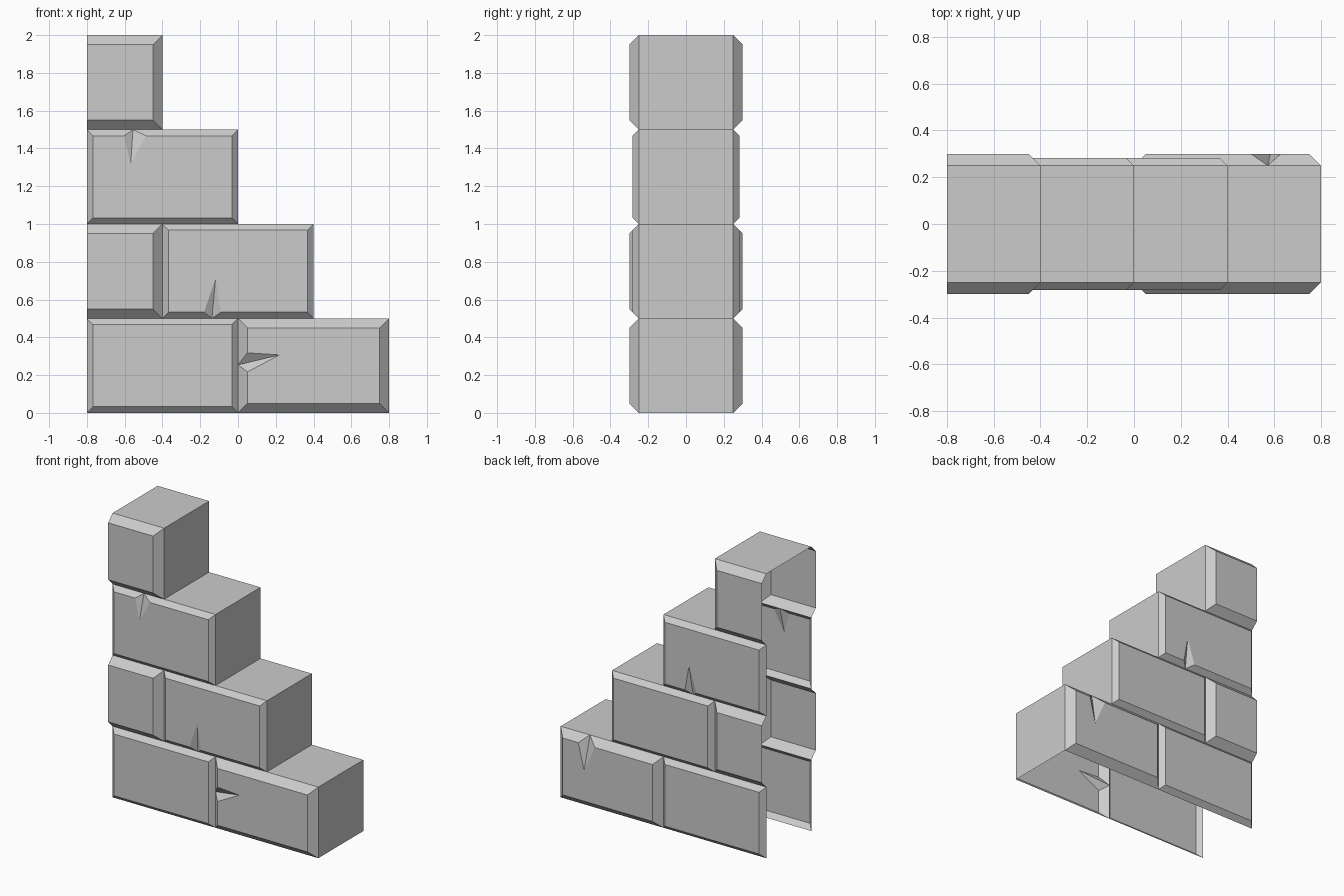
import bpy, bmesh

if "Cube" in bpy.data.objects:
    bpy.data.objects.remove(bpy.data.objects["Cube"])

H = 0.5      # course height
D = 0.25     # half depth at the mortar line


def panel(bm, s, x0, x1, z0, b, cut_left=False, chip=None):
    """Bevelled brick face on side s (-1 front, +1 back), optionally chipped on one edge."""
    z1 = z0 + H
    xi = x0 if cut_left else x0 + b
    outer = [(x0, z0), (x1, z0), (x1, z1), (x0, z1)]
    inner = [(xi, z0 + b), (x1 - b, z0 + b), (x1 - b, z1 - b), (xi, z1 - b)]
    out = [bm.verts.new((x, s * D, z)) for x, z in outer]
    inn = [bm.verts.new((x, s * (D + b), z)) for x, z in inner]

    def face(vs):
        bm.faces.new(vs if s < 0 else vs[::-1])

    loop = []
    for i in range(4):               # bottom, right, top, left edges
        j = (i + 1) % 4
        loop.append(inn[i])
        if chip and chip[0] == i:
            apex = bm.verts.new((chip[1][0], s * D, chip[1][1]))
            a, tip, c = [bm.verts.new((x, s * (D + b), z)) for x, z in chip[2:]]
            face([out[i], apex, a, inn[i]])
            face([apex, out[j], inn[j], c])
            face([apex, tip, a])
            face([apex, c, tip])
            loop += [a, tip, c]
        elif not (i == 3 and cut_left):
            face([out[i], out[j], inn[j], inn[i]])
    face(loop)


def brick(name, x0, x1, z0, b, cut_left=False, step=False, front=None, back=None):
    """Hollow brick: front and back panels, plus tread and end where the stair exposes it."""
    bm = bmesh.new()
    panel(bm, -1, x0, x1, z0, b, cut_left, front)
    panel(bm, 1, x0, x1, z0, b, cut_left, back)
    if step:
        z1, xt = z0 + H, x1 - 0.4
        for q in ([(xt, -D, z1), (x1, -D, z1), (x1, D, z1), (xt, D, z1)],
                  [(x1, -D, z0), (x1, D, z0), (x1, D, z1), (x1, -D, z1)]):
            bm.faces.new([bm.verts.new(p) for p in q])
    bmesh.ops.remove_doubles(bm, verts=bm.verts, dist=1e-4)
    me = bpy.data.meshes.new(name)
    bm.to_mesh(me)
    bm.free()
    bpy.context.collection.objects.link(bpy.data.objects.new(name, me))


THIN, THICK = 0.033, 0.05

# chips: edge index, apex on the mortar line, then start, tip, end on the brick face
side_chip = (3, (0, 0.254), (0.05, 0.318), (0.22, 0.307), (0.05, 0.217))
back_top_chip = (2, (0.572, 0.5), (0.628, 0.45), (0.583, 0.265), (0.50, 0.45))
low_chip = (0, (-0.138, 0.5), (-0.18, 0.533), (-0.119, 0.71), (-0.09, 0.533))
top_chip = (2, (-0.556, 1.5), (-0.487, 1.467), (-0.568, 1.32), (-0.603, 1.467))
back_low_chip = (0, (-0.23, 1.0), (-0.28, 1.033), (-0.222, 1.21), (-0.19, 1.033))

# courses from the ground up
brick("course1_left_brick", -0.8, 0, 0, THIN)
brick("course1_end_brick", 0, 0.8, 0, THICK, step=True, front=side_chip, back=back_top_chip)
brick("course2_half_brick", -0.8, -0.4, 0.5, THICK, cut_left=True)
brick("course2_end_brick", -0.4, 0.4, 0.5, THIN, step=True, front=low_chip)
brick("course3_end_brick", -0.8, 0, 1.0, THIN, step=True, front=top_chip, back=back_low_chip)
brick("course4_half_brick", -0.8, -0.4, 1.5, THICK, cut_left=True, step=True)
